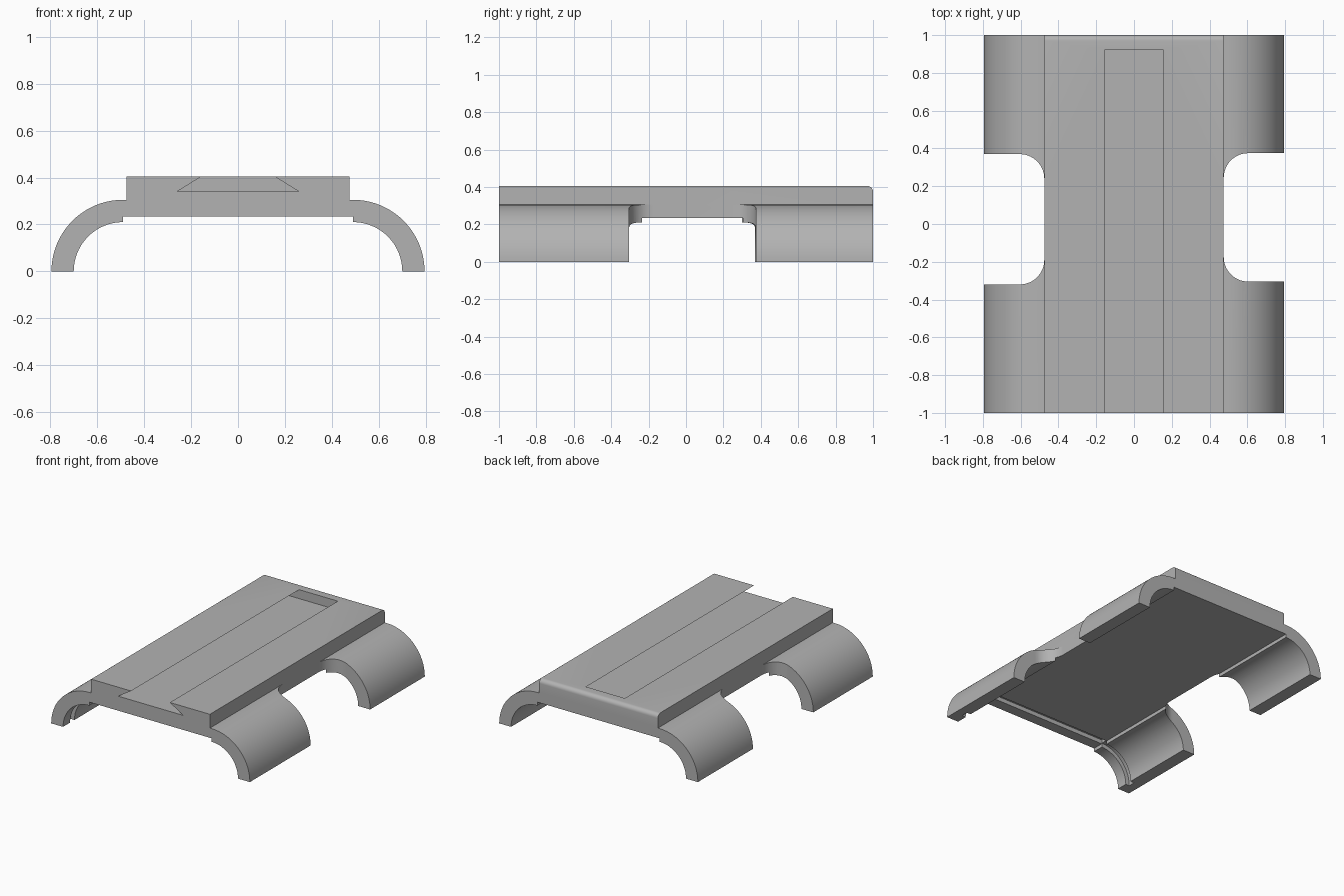
import bpy, bmesh
from math import sin, cos, pi

cube = bpy.data.objects.get("Cube")
if cube:
    bpy.data.objects.remove(cube, do_unlink=True)

grey = bpy.data.materials.new("plain grey")
grey.use_nodes = True
colour = (0.45, 0.45, 0.45, 1)
grey.diffuse_color = colour
grey.node_tree.nodes["Principled BSDF"].inputs["Base Color"].default_value = colour


def arc(cx, cy, r, start, end, n=28):
    angles = [start + (end - start) * i / n for i in range(n + 1)]
    return [(cx + r * cos(a), cy + r * sin(a)) for a in angles]


def mirrored(half):
    """Close a right-hand half outline with its mirror image."""
    return half + [(-x, z) for x, z in reversed(half)]


def prism(name, outline, low, high, axis="y", round_back=0):
    """Extrude an outline along y (outline in x, z) or z (outline in x, y)."""
    place = (lambda p, t: (p[0], t, p[1])) if axis == "y" else (lambda p, t: (p[0], p[1], t))
    bm = bmesh.new()
    ends = [[bm.verts.new(place(p, t)) for p in outline] for t in (low, high)]
    for ring in ends:
        bm.faces.new(ring)
    for i in range(len(outline)):
        j = (i + 1) % len(outline)
        bm.faces.new((ends[0][i], ends[0][j], ends[1][j], ends[1][i]))
    bmesh.ops.recalc_face_normals(bm, faces=bm.faces)
    if round_back:
        top = max(v.co.z for v in bm.verts)
        edges = [e for e in bm.edges
                 if all(v.co.z > top - 0.001 and v.co.y > high - 0.001 for v in e.verts)]
        bmesh.ops.bevel(bm, geom=edges, offset=round_back, segments=6,
                        profile=0.5, affect="EDGES")
    mesh = bpy.data.meshes.new(name)
    bm.to_mesh(mesh)
    bm.free()
    mesh.materials.append(grey)
    obj = bpy.data.objects.new(name, mesh)
    bpy.context.collection.objects.link(obj)
    return obj


def cut(body, cutter):
    cutter.hide_render = True
    mod = body.modifiers.new("cut", "BOOLEAN")
    mod.operation = "DIFFERENCE"
    mod.solver = "EXACT"
    mod.object = cutter
    bpy.context.view_layer.objects.active = body
    bpy.ops.object.modifier_apply(modifier=mod.name)
    bpy.data.objects.remove(cutter, do_unlink=True)


# Raised plate with curved side skirts, as one profile
hub, outer, inner = 0.49, 0.305, 0.21
plate_half, top, underside = 0.475, 0.405, 0.235
half = [(plate_half, top), (plate_half, outer)]
half += arc(hub, 0, outer, pi / 2, 0)
half += arc(hub, 0, inner, 0, pi / 2)
half += [(hub, underside)]
body = prism("clip_body", mirrored(half), -1, 1, round_back=0.03)

# Dovetail slot, open at the front
slot_floor, lip, base = 0.34, 0.155, 0.26
over = (base - lip) / (top - slot_floor) * 0.02
slot = mirrored([(lip - over, top + 0.02), (base, slot_floor)])
cut(body, prism("slot_cutter", slot, -1.1, 0.92))

# Side openings with rounded inner corners
for side, front, back in ((1, -0.305, 0.375), (-1, -0.32, 0.37)):
    r = 0.13
    cx = plate_half + r
    pts = [(1, front)] + arc(cx, front + r, r, 1.5 * pi, pi, 14)
    pts += arc(cx, back - r, r, pi, pi / 2, 14) + [(1, back)]
    cut(body, prism("opening_cutter", [(side * x, y) for x, y in pts], -0.1, 0.6, "z"))

# Shallow groove behind the front lip, following the inside
depth = 0.03
groove = [(hub + inner + depth, -0.1)]
groove += arc(hub, 0, inner + depth, 0, pi / 2)
groove += [(hub, underside + depth)]
cut(body, prism("groove_cutter", mirrored(groove), -0.92, -0.87))

# Smooth curves, crisp edges
bpy.ops.object.select_all(action="DESELECT")
body.select_set(True)
bpy.context.view_layer.objects.active = body
bpy.ops.object.shade_smooth_by_angle(angle=0.5)
